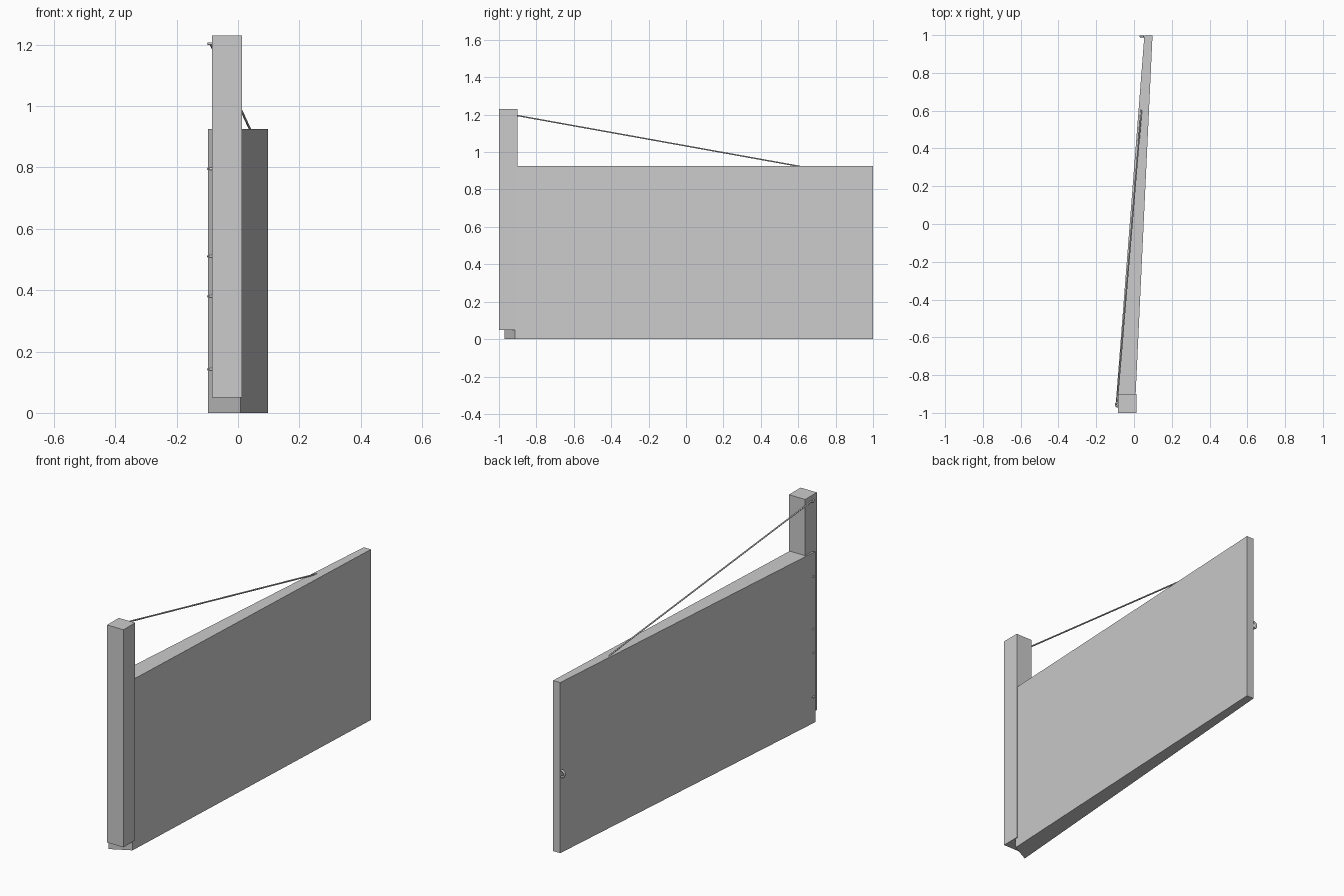
import bpy, bmesh, math
from mathutils import Vector

if "Cube" in bpy.data.objects:
    bpy.data.objects.remove(bpy.data.objects["Cube"])


def prism(name, outline, z0, z1):
    """Extrude a plan outline (counter-clockwise) between two heights."""
    bm = bmesh.new()
    face = bm.faces.new([bm.verts.new((x, y, z0)) for x, y in outline])
    top = bmesh.ops.extrude_face_region(bm, geom=[face])["geom"]
    bmesh.ops.translate(bm, vec=(0, 0, z1 - z0),
                        verts=[v for v in top if isinstance(v, bmesh.types.BMVert)])
    bmesh.ops.recalc_face_normals(bm, faces=bm.faces)
    mesh = bpy.data.meshes.new(name)
    bm.to_mesh(mesh)
    bm.free()
    obj = bpy.data.objects.new(name, mesh)
    bpy.context.collection.objects.link(obj)
    return obj


def rod(name, points, radius):
    """Round wire following a short path."""
    curve = bpy.data.curves.new(name, "CURVE")
    curve.dimensions = "3D"
    curve.bevel_depth = radius
    curve.bevel_resolution = 1
    curve.use_fill_caps = True
    spline = curve.splines.new("POLY")
    spline.points.add(len(points) - 1)
    for p, co in zip(spline.points, points):
        p.co = (*co, 1)
    obj = bpy.data.objects.new(name, curve)
    bpy.context.collection.objects.link(obj)
    return obj


def half_ring(center, u, v, r, steps=8):
    """Half circle path bulging along v."""
    c, u, v = Vector(center), Vector(u), Vector(v)
    return [c + r * (math.cos(math.pi * i / steps) * u + math.sin(math.pi * i / steps) * v)
            for i in range(steps + 1)]


# Hinge post
prism("hinge_post", [(-0.085, -1), (0.013, -1), (0.013, -0.9), (-0.085, -0.9)], 0.05, 1.23)

# Tapered gate panel
prism("gate_panel", [(-0.098, -0.97), (0.008, -0.915), (0.098, 0.999), (0.055, 0.999)], 0, 0.925)

# Stay wire from the post head down into the panel
rod("stay_wire", [(-0.09, -0.95, 1.204), (0.042, 0.64, 0.918)], 0.004)

# Staples up the side of the post
for i, z in enumerate((0.142, 0.38, 0.51, 0.795, 1.203)):
    rod(f"post_staple_{i + 1}", half_ring((-0.084, -0.955, z), (0, 1, 0), (-1, 0, 0), 0.012), 0.005)

# Latch loop at the free end
rod("latch_loop", half_ring((0.052, 0.993, 0.43), (0, 0, 1), (-1, 0, 0), 0.018), 0.006)
